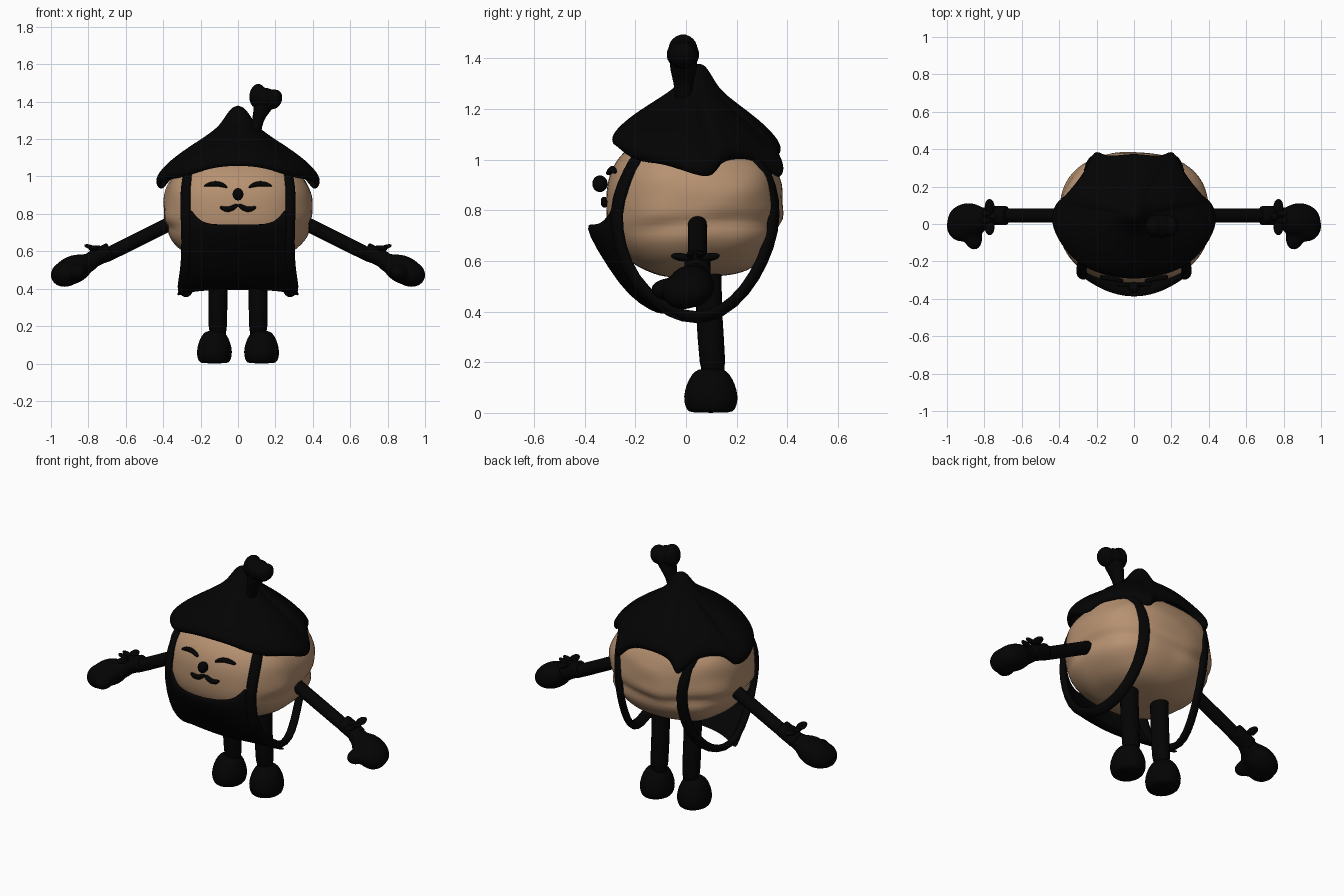
import bpy, bmesh, math
from mathutils import Vector, Matrix, noise

cube = bpy.data.objects.get("Cube")
if cube:
    bpy.data.objects.remove(cube)


def material(name, rgb):
    m = bpy.data.materials.new(name)
    m.use_nodes = True
    m.diffuse_color = (*rgb, 1)
    bsdf = m.node_tree.nodes["Principled BSDF"]
    bsdf.inputs["Base Color"].default_value = (*rgb, 1)
    bsdf.inputs["Roughness"].default_value = 0.8
    return m


TAN = material("tan_skin", (0.47, 0.285, 0.165))
BLACK = material("soft_black", (0.001, 0.001, 0.001))


def finish(name, bm, mat, mirror=False, subdiv=0, thick=0, remesh=0):
    """Turn a bmesh into a smooth shaded object with its modifiers."""
    if not thick:
        bmesh.ops.recalc_face_normals(bm, faces=bm.faces)
    for f in bm.faces:
        f.smooth = True
    me = bpy.data.meshes.new(name)
    bm.to_mesh(me)
    bm.free()
    me.materials.append(mat)
    ob = bpy.data.objects.new(name, me)
    bpy.context.collection.objects.link(ob)
    if remesh:
        r = ob.modifiers.new("Blend", 'REMESH')
        r.mode, r.voxel_size, r.use_smooth_shade = 'VOXEL', remesh, True
        s = ob.modifiers.new("Soften", 'SMOOTH')
        s.iterations = 4
    if thick:
        s = ob.modifiers.new("Thickness", 'SOLIDIFY')
        s.thickness, s.offset = thick, 0
    if subdiv:
        s = ob.modifiers.new("Round", 'SUBSURF')
        s.levels = s.render_levels = subdiv
    if mirror:
        ob.modifiers.new("Mirror", 'MIRROR')
    return ob


def bridge(bm, rings, closed=True):
    """Join successive rows of points with quads."""
    rows = [[bm.verts.new(p) for p in ring] for ring in rings]
    n = len(rows[0])
    for a, b in zip(rows, rows[1:]):
        for i in range(n if closed else n - 1):
            j = (i + 1) % n
            bm.faces.new((a[i], a[j], b[j], b[i]))
    return rows


def sweep(name, path, mat, ref, mirror=False, sides=12):
    """Sweep an oval along (x, y, z, width, depth); depth points away from ref."""
    pts = [Vector(p[:3]) for p in path]
    rings = []
    for i, p in enumerate(pts):
        t = (pts[min(i + 1, len(pts) - 1)] - pts[max(i - 1, 0)]).normalized()
        n = p - Vector(ref)
        n = (n - t * n.dot(t)).normalized()
        w = t.cross(n)
        angles = [math.tau * k / sides for k in range(sides)]
        rings.append([p + w * path[i][3] * math.cos(a) + n * path[i][4] * math.sin(a) for a in angles])
    bm = bmesh.new()
    rows = bridge(bm, rings)
    bm.faces.new(rows[0])
    bm.faces.new(rows[-1])
    return finish(name, bm, mat, mirror, subdiv=1)


def blob(bm, centre, radii, tilt=0, axis='Y'):
    m = Matrix.Translation(centre) @ Matrix.Rotation(tilt, 4, axis) @ Matrix.Diagonal((*radii, 1))
    bmesh.ops.create_uvsphere(bm, u_segments=24, v_segments=16, radius=1, matrix=m)


# Wrinkled nut body
CENTRE, RADII, POWER = Vector((0, 0.03, 0.825)), (0.39, 0.345, 0.285), 2.5


def front_y(x, z):
    k = 1 - abs(x / RADII[0]) ** POWER - abs((z - CENTRE.z) / RADII[2]) ** POWER
    return CENTRE.y - RADII[1] * max(k, 0) ** (1 / POWER)


bm = bmesh.new()
bmesh.ops.create_uvsphere(bm, u_segments=72, v_segments=48, radius=1)
for v in bm.verts:
    d = v.co.copy()
    k = sum(abs(c) ** POWER for c in d) ** (-1 / POWER)
    p = Vector([c * k * r for c, r in zip(d, RADII)])
    rough = min(1, max(0, (d.y + 0.75) * 2.5))
    crease = math.exp(-((p.z + 0.085 + 0.015 * math.sin(4 * d.x + 2 * d.y)) / 0.03) ** 2)
    bump = noise.noise(Vector((p.x * 6, p.y * 6, p.z * 10)))
    v.co = CENTRE + p * (1 + rough * (0.02 - 0.045 * crease + 0.025 * bump))
finish("body", bm, TAN)

# Peaked cap with side flaps and two points at the back
half = [(0, -0.285, 1.06), (0.13, -0.268, 1.05), (0.24, -0.232, 1.015), (0.32, -0.175, 0.99),
        (0.38, -0.1, 0.985), (0.422, -0.02, 0.96), (0.427, 0.05, 0.935), (0.405, 0.11, 0.93),
        (0.365, 0.135, 0.995), (0.305, 0.205, 1.005), (0.245, 0.285, 0.995), (0.208, 0.395, 0.9),
        (0.16, 0.35, 0.985), (0.08, 0.355, 1.01), (0, 0.365, 1.02)]
rim = half + [(-x, y, z) for x, y, z in half[-2:0:-1]]
tip = Vector((0, 0.05, 1.38))
profile = [(0.05, 0.98), (0.14, 0.86), (0.24, 0.7), (0.48, 0.54), (0.77, 0.355),
           (0.97, 0.18), (1.03, 0.07), (0.98, 0)]
bm = bmesh.new()
rows = bridge(bm, [[(x * u, tip.y + (y - tip.y) * u, z + (tip.z - z) * h) for x, y, z in rim]
                   for u, h in profile])
bm.faces.new(rows[0][::-1])
finish("cap", bm, BLACK, subdiv=2, thick=0.018)

# Flared stalk on the cap
sweep("stalk", [(0.09, -0.01, 1.2, 0.032, 0.033), (0.1, -0.01, 1.28, 0.03, 0.035),
                (0.115, -0.01, 1.33, 0.036, 0.048), (0.135, -0.01, 1.38, 0.055, 0.06),
                (0.148, -0.01, 1.42, 0.065, 0.05)], BLACK, (0, -5, 1.3))
bm = bmesh.new()
blob(bm, (0.105, -0.012, 1.43), (0.045, 0.06, 0.066), 0.1)
blob(bm, (0.147, -0.012, 1.415), (0.045, 0.066, 0.06), 0.3)
blob(bm, (0.19, -0.012, 1.412), (0.045, 0.058, 0.056), 0.5)
finish("stalk_top", bm, BLACK, remesh=0.009)

# Front cloth panel, sagging under the body: edge x, y, z then centre y, z
cloth = [(0.262, -0.275, 0.85, -0.378, 0.745), (0.275, -0.285, 0.73, -0.385, 0.715),
         (0.275, -0.24, 0.58, -0.3, 0.575), (0.295, -0.17, 0.465, -0.22, 0.465),
         (0.32, -0.06, 0.38, -0.135, 0.41), (0.335, 0, 0.36, -0.09, 0.395)]
bm = bmesh.new()
rows = []
for i, (x, ye, ze, yc, zc) in enumerate(cloth):
    us = [k / 8 for k in range(-8, 9)]
    rows.append([(x * u, yc + (ye - yc) * u * u, zc + (ze - zc) * abs(u) ** (6 if i == 0 else 4)) for u in us])
bridge(bm, rows, closed=False)
finish("front_cloth", bm, BLACK, subdiv=1, thick=0.016)

# Straps looping from the cap, under the body and up the back
loop = [(0.265, -0.18, 1.03), (0.28, -0.225, 0.95), (0.283, -0.27, 0.85), (0.278, -0.28, 0.73),
        (0.275, -0.24, 0.58), (0.285, -0.165, 0.475), (0.3, -0.06, 0.395), (0.29, 0.04, 0.37),
        (0.265, 0.14, 0.395), (0.235, 0.235, 0.48), (0.217, 0.305, 0.6), (0.212, 0.345, 0.72),
        (0.217, 0.35, 0.84), (0.235, 0.318, 0.94), (0.245, 0.275, 1.01), (0.235, 0.23, 1.07)]
sweep("strap", [(*p, 0.032, 0.021) for p in loop], BLACK, (0, 0.03, 0.75), mirror=True)

# Closed eyes, nose and mouth
def face_line(name, pts):
    path = [(x, front_y(x, z) - 0.008, z, w, 0.014) for x, z, w in pts]
    sweep(name, path, BLACK, (0, 3, 0.9), mirror=True)


face_line("eye", [(0.056, 0.94, 0.005), (0.082, 0.956, 0.013), (0.12, 0.963, 0.016),
                  (0.152, 0.958, 0.013), (0.184, 0.948, 0.004)])
face_line("mouth", [(0, 0.85, 0.009), (0.022, 0.836, 0.014), (0.045, 0.824, 0.016),
                    (0.07, 0.824, 0.015), (0.098, 0.838, 0.007)])
bm = bmesh.new()
blob(bm, (0, -0.34, 0.905), (0.029, 0.03, 0.033))
finish("nose", bm, BLACK)

# Arms with cuffs
sweep("arm", [(x, 0.045, 0.93 - 0.5 * x, 0.039, 0.039) for x in (0.33, 0.34, 0.5, 0.65, 0.77)],
      BLACK, (0, 0.045, -5), mirror=True)
sweep("cuff", [(x, 0.045, 0.945 - 0.5 * x, 0.054, 0.048) for x in (0.68, 0.685, 0.74, 0.785, 0.79)],
      BLACK, (0, 0.045, -5), mirror=True)

# Mitten hands
bm = bmesh.new()
blob(bm, (0.8, 0.035, 0.54), (0.075, 0.055, 0.05), 0.46)
blob(bm, (0.885, 0.02, 0.5), (0.118, 0.092, 0.075), 0.42)
blob(bm, (0.92, -0.01, 0.48), (0.083, 0.085, 0.07), 0.3)
blob(bm, (0.862, -0.065, 0.487), (0.05, 0.075, 0.045), -0.2, 'Z')
finish("hand", bm, BLACK, mirror=True, remesh=0.012)

# Small bows on the cuffs
bm = bmesh.new()
blob(bm, (0.75, 0.04, 0.612), (0.025, 0.022, 0.02))
for side in (-1, 1):
    blob(bm, (0.772, 0.037 + side * 0.055, 0.615), (0.026, 0.042, 0.016), side * 0.15, 'X')
    blob(bm, (0.79, 0.037 + side * 0.02, 0.623), (0.033, 0.016, 0.012), -0.3)
finish("bow", bm, BLACK, mirror=True)

# Legs
sweep("leg", [(0.108, y, z, 0.053, 0.054) for y, z in
              ((0.09, 0.63), (0.09, 0.62), (0.088, 0.45), (0.097, 0.3), (0.112, 0.1))],
      BLACK, (0.108, -5, 0.3), mirror=True)

# Rounded feet
outline = [(0.07, 0.0), (0.085, 0.01), (0.096, 0.045), (0.094, 0.085), (0.078, 0.135), (0.055, 0.168), (0.03, 0.175)]
bm = bmesh.new()
rows = bridge(bm, [[(0.126 + r * math.cos(a), 0.098 + 1.13 * r * math.sin(a), z)
                    for a in [math.tau * k / 20 for k in range(20)]] for r, z in outline])
bm.faces.new(rows[0])
bm.faces.new(rows[-1])
finish("foot", bm, BLACK, mirror=True, subdiv=1)
